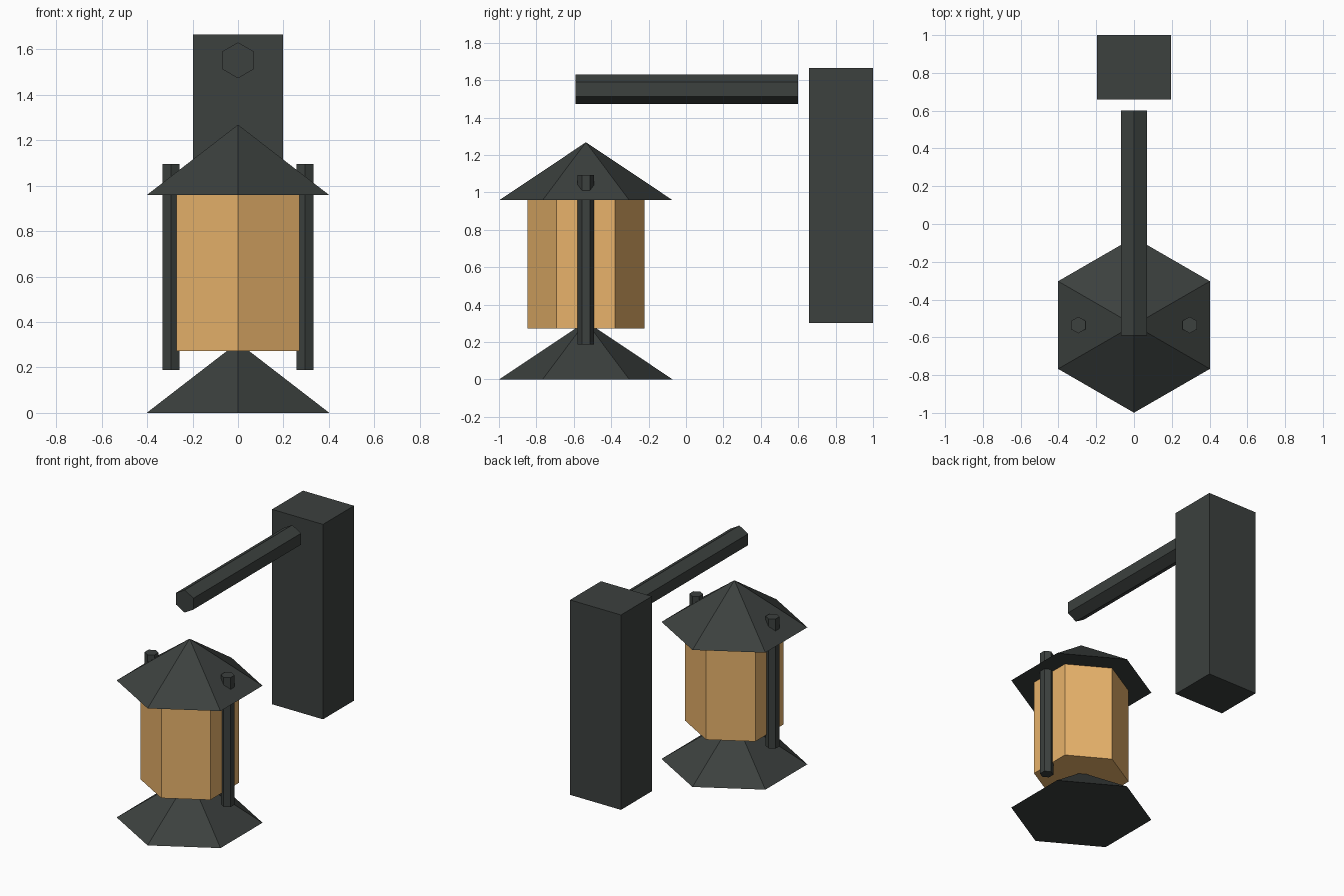
import bpy
from math import pi

if "Cube" in bpy.data.objects:
    bpy.data.objects.remove(bpy.data.objects["Cube"])


def material(name, color):
    m = bpy.data.materials.new(name)
    m.diffuse_color = (*color, 1)
    m.use_nodes = True
    m.node_tree.nodes["Principled BSDF"].inputs["Base Color"].default_value = m.diffuse_color
    return m


IRON = material("dark_iron", (0.045, 0.052, 0.049))
GLASS = material("amber_glass", (0.81, 0.45, 0.147))
LAMP_Y = -0.535


def finish(name, mat):
    ob = bpy.context.object
    ob.name = ob.data.name = name
    ob.data.materials.append(mat)
    return ob


def hex_part(name, x, z0, z1, r_bottom, r_top, mat):
    """Upright six-sided prism or pyramid on the lantern, corners towards +-y."""
    bpy.ops.mesh.primitive_cone_add(vertices=6, radius1=r_bottom, radius2=r_top,
                                    depth=z1 - z0, location=(x, LAMP_Y, (z0 + z1) / 2))
    return finish(name, mat)


# Wall post
bpy.ops.mesh.primitive_cube_add(size=1, location=(0, 0.829, 0.983))
post = finish("wall_post", IRON)
post.scale = (0.394, 0.342, 1.363)

# Horizontal arm
bpy.ops.mesh.primitive_cylinder_add(vertices=6, radius=0.079, depth=1.19,
                                    location=(0, 0.005, 1.551), rotation=(pi / 2, 0, 0))
finish("arm", IRON)

# Lantern: base and roof pyramids with the glass between
hex_part("lantern_base", 0, 0, 0.31, 0.464, 0, IRON)
hex_part("lantern_glass", 0, 0.273, 0.965, 0.313, 0.313, GLASS)
hex_part("lantern_roof", 0, 0.958, 1.268, 0.464, 0, IRON)

# Side rods
for side, x in (("left", -0.295), ("right", 0.295)):
    hex_part(side + "_rod", x, 0.188, 1.094, 0.044, 0.044, IRON)
